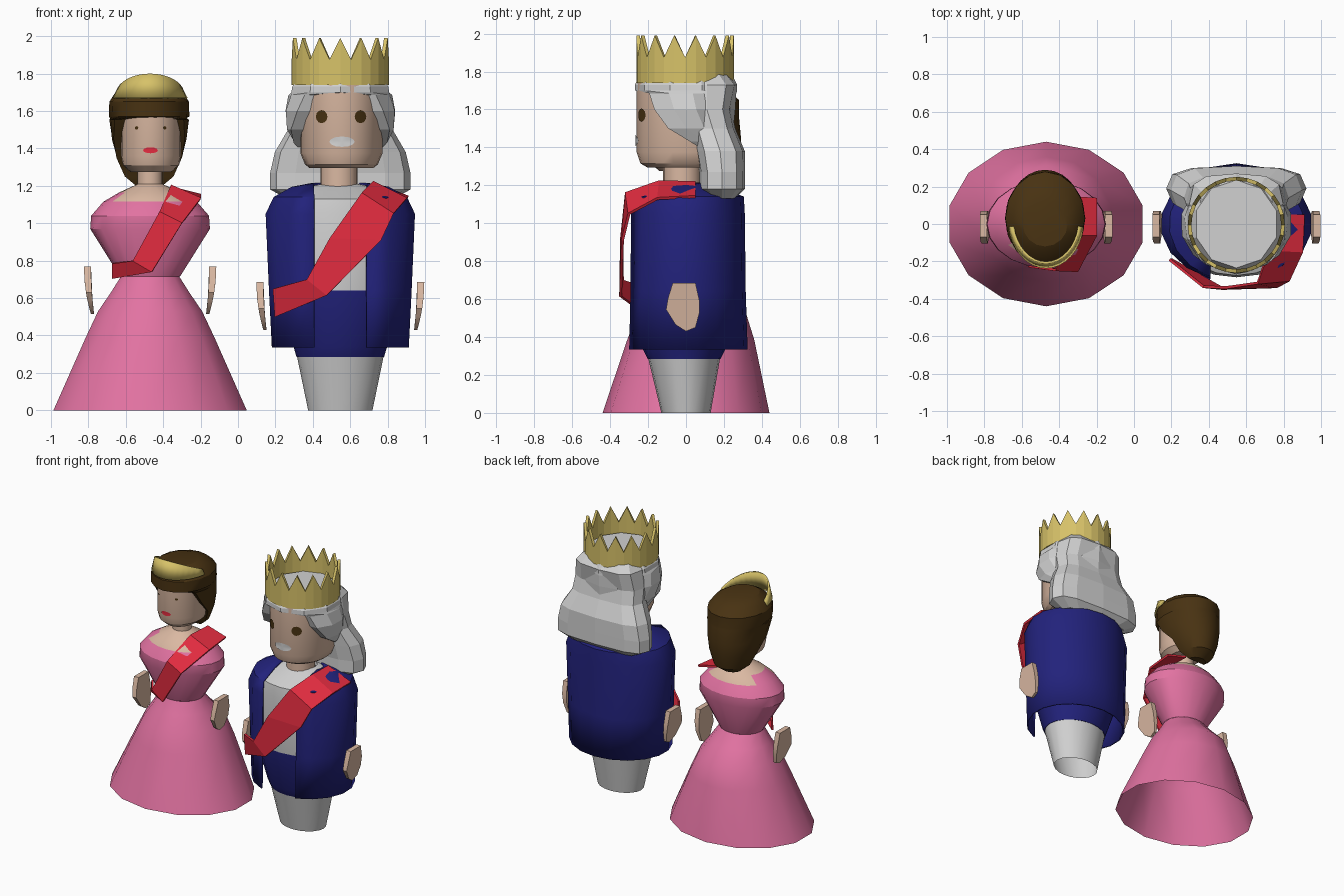
import bpy, bmesh
from math import sin, cos, pi, radians, sqrt, asin, degrees

if "Cube" in bpy.data.objects:
    bpy.data.objects.remove(bpy.data.objects["Cube"])


def material(name, rgb):
    m = bpy.data.materials.new(name)
    m.diffuse_color = (*rgb, 1)
    m.use_nodes = True
    m.node_tree.nodes["Principled BSDF"].inputs["Base Color"].default_value = m.diffuse_color
    return m


PINK = material("pink", (0.76, 0.17, 0.36))
SKIN = material("skin", (0.70, 0.48, 0.36))
BROWN = material("dark brown", (0.065, 0.032, 0.006))
GOLD = material("gold", (0.68, 0.54, 0.14))
RED = material("red", (0.76, 0.025, 0.05))
BLUE = material("navy blue", (0.016, 0.016, 0.20))
WHITE = material("silver white", (0.64, 0.64, 0.64))

QX, KX = -0.47, 0.547          # centre lines of the two figures


def finish(name, bm, mats, pick=None, smooth=True, thick=0, offset=-1):
    bmesh.ops.remove_doubles(bm, verts=bm.verts, dist=1e-5)
    bmesh.ops.recalc_face_normals(bm, faces=bm.faces)
    if pick:
        for f in bm.faces:
            f.material_index = pick(f.calc_center_median())
    me = bpy.data.meshes.new(name)
    bm.to_mesh(me)
    bm.free()
    for m in mats:
        me.materials.append(m)
    ob = bpy.data.objects.new(name, me)
    bpy.context.collection.objects.link(ob)
    if thick:
        mod = ob.modifiers.new("thickness", 'SOLIDIFY')
        mod.thickness, mod.offset = thick, offset
    if smooth:
        bpy.ops.object.select_all(action='DESELECT')
        ob.select_set(True)
        bpy.context.view_layer.objects.active = ob
        bpy.ops.object.shade_smooth_by_angle(angle=radians(30))
    return ob


def power(v, p):
    return abs(v) ** p * (1 if v > 0 else -1)


def loft(name, mats, cx, rows, n=14, wrap=True, bottom=False, top=False, p=1, **kw):
    """Skin elliptical rings; each row is z, centre y, x radius, y radius, front gap in degrees."""
    bm = bmesh.new()
    rings = []
    for z, cy, rx, ry, *gap in rows:
        g = radians(gap[0]) if gap else 0
        angles = [g + (2 * pi - 2 * g) * i / n for i in range(n + 1)]
        rings.append([bm.verts.new((cx + rx * power(sin(a), p), cy - ry * power(cos(a), p), z))
                      for a in angles])
    for r, s in zip(rings, rings[1:]):
        for i in range(n + 1 if wrap else n):
            j = (i + 1) % (n + 1)
            bm.faces.new((r[i], r[j], s[j], s[i]))
    if bottom:
        bm.faces.new(rings[0])
    if top:
        bm.faces.new(rings[-1])
    return finish(name, bm, mats, **kw)


def ribbon(name, pairs):
    """Sash from pairs of inner and outer edge points."""
    bm = bmesh.new()
    vs = [[bm.verts.new(c) for c in pair] for pair in pairs]
    for (a, b), (c, d) in zip(vs, vs[1:]):
        bm.faces.new((a, b, d, c))
    finish(name, bm, [RED], smooth=False, thick=0.015, offset=0)


def patch(name, mat, x, z, w, h, head):
    """Thin oval laid on the front of a head given as centre x, centre y, x radius, y radius."""
    cx, cy, rx, ry = head
    bm = bmesh.new()

    def vert(px, pz):
        return bm.verts.new((px, cy - ry * sqrt(1 - ((px - cx) / rx) ** 2) - 0.005, pz))
    mid = vert(x, z)
    rim = [vert(x + w * cos(2 * pi * i / 12), z + h * sin(2 * pi * i / 12)) for i in range(12)]
    for i in range(12):
        bm.faces.new((mid, rim[i], rim[(i + 1) % 12]))
    finish(name, bm, [mat])


def hands(label, cx, reach, top):
    outline = [(-.07, 0), (.05, 0), (.07, -.09), (.07, -.16), (.05, -.235), (0, -.255),
               (-.055, -.22), (-.08, -.18), (-.105, -.14), (-.095, -.08)]
    for side, word in ((-1, "right"), (1, "left")):
        bm = bmesh.new()
        loops = []
        for s in (-1, 1):
            loop = []
            for y, dz in outline:
                t = -dz / 0.255
                x = reach - 0.027 * t * t + s * 0.019 * (1 - 0.55 * t * t)
                loop.append(bm.verts.new((cx + side * x, y, top + dz)))
            loops.append(loop)
            bm.faces.new(loop)
        k = len(outline)
        for i in range(k):
            j = (i + 1) % k
            bm.faces.new((loops[0][i], loops[0][j], loops[1][j], loops[1][i]))
        finish(f"{label}_{word}_hand", bm, [SKIN])


# ---- Lady: gown, bodice and neck
loft("gown_skirt", [PINK], QX, [(0, 0, .53, .44), (.385, .025, .355, .335), (.53, .03, .285, .285),
                                (.63, .015, .215, .2), (.715, 0, .16, .14)])
loft("bodice_and_neck", [PINK, SKIN], QX,
     [(.715, 0, .16, .14), (.97, 0, .32, .235), (1.04, 0, .315, .235), (1.115, 0, .25, .19),
      (1.165, 0, .165, .14), (1.21, 0, .066, .066), (1.31, 0, .066, .066)], n=20,
     pick=lambda c: int(c.z > 1.165 or (c.z > 1.115 and abs(c.x - QX) < 0.17)))
hands("lady", QX, 0.335, 0.77)
ribbon("lady_sash", [((-.36, .15, 1.19), (-.20, .14, 1.15)), ((-.36, -.06, 1.20), (-.20, -.06, 1.13)),
                     ((-.42, -.245, 1.06), (-.30, -.25, 1.0)), ((-.56, -.225, .80), (-.46, -.24, .74)),
                     ((-.67, -.07, .785), (-.67, -.08, .705))])

# ---- Lady: head, face, hair and tiara
lady_head = (-.465, 0, .16, .195)
loft("lady_head", [SKIN], -.465, [(1.275, 0, .11, .14), (1.31, 0, .15, .18), (1.36, 0, .16, .195),
                                  (1.66, 0, .16, .195)], n=24, bottom=True, top=True)
for s in (-1, 1):
    patch("lady_eye", BROWN, -.467 + s * .075, 1.51, .009, .009, lady_head)
patch("lady_lips", RED, -.468, 1.39, .04, .016, lady_head)
loft("lady_hair", [BROWN], -.475,
     [(1.20, .13, .07, .06, 90), (1.25, .10, .13, .16, 90), (1.35, .07, .175, .215, 90),
      (1.45, .05, .20, .24, 72), (1.555, .03, .213, .25, 60), (1.57, .03, .215, .25, 0),
      (1.65, .03, .213, .25, 0), (1.70, .02, .18, .20, 0), (1.735, 0, .12, .12, 0)],
     n=16, bottom=True, top=True)
bm = bmesh.new()
band = []
for i in range(17):
    a = radians(-82 + 164 * i / 16)
    band.append([bm.verts.new((QX + r * .197 * sin(a), .02 - r * .25 * cos(a), z))
                 for r, z in ((1.03, 1.67), (.93, 1.69 + .11 * cos(a)))])
for p, q in zip(band, band[1:]):
    bm.faces.new((p[0], q[0], q[1], p[1]))
finish("tiara", bm, [GOLD], thick=0.012)

# ---- Lord: legs, shirt and trousers, open coat
loft("legs", [WHITE], KX, [(0, 0, .172, .13), (.29, -.01, .232, .19)], n=20)
loft("shirt_and_trousers", [BLUE, WHITE], KX,
     [(.285, -.01, .234, .192), (.34, -.01, .25, .22), (.64, 0, .35, .285), (1.05, 0, .38, .285),
      (1.13, 0, .34, .275), (1.18, 0, .25, .16), (1.21, 0, .10, .09)], n=20, bottom=True,
     pick=lambda c: int(c.z > 0.64))


def coat_row(z, rx, ry):
    return (z, 0, rx, ry, degrees(asin(min(1, 0.143 / rx))))


loft("coat", [BLUE], KX, [coat_row(.335, .37, .325), coat_row(.64, .386, .315),
                          coat_row(1.05, .405, .31), coat_row(1.14, .36, .305),
                          coat_row(1.195, .26, .17), coat_row(1.215, .155, .10)],
     n=16, wrap=False, thick=0.012)
hands("lord", KX, 0.43, 0.685)
ribbon("lord_sash", [((.72, .05, 1.215), (.91, .05, 1.14)), ((.72, -.14, 1.22), (.90, -.15, 1.13)),
                     ((.66, -.315, 1.16), (.83, -.30, 1.05)), ((.49, -.34, .92), (.765, -.335, .91)),
                     ((.37, -.335, .70), (.475, -.345, .615)), ((.19, -.19, .65), (.20, -.19, .50))])

# ---- Lord: neck, head and face
lord_head = (.553, -.005, .22, .255)
loft("lord_neck", [SKIN], .54, [(1.17, -.02, .10, .10), (1.31, -.02, .10, .10)], n=16)
loft("lord_head", [SKIN], .553, [(1.295, -.005, .17, .20), (1.315, -.005, .195, .235),
                                 (1.375, -.005, .22, .255), (1.74, -.005, .22, .255)],
     n=24, bottom=True, top=True)
for s in (-1, 1):
    patch("lord_eye", BROWN, .551 + s * .104, 1.57, .031, .035, lord_head)
patch("moustache", WHITE, .556, 1.436, .068, .028, lord_head)

# ---- Lord: faceted hair in two masses, then the crown
loft("hair_cap", [WHITE], KX,
     [(1.38, .10, .20, .13, 90), (1.43, .03, .25, .21, 88), (1.50, 0, .285, .25, 68),
      (1.60, 0, .30, .26, 50), (1.685, 0, .28, .265, 43), (1.70, 0, .275, .27, 0),
      (1.73, 0, .27, .27, 0), (1.80, 0, .225, .235, 0)],
     n=10, bottom=True, top=True, smooth=False)
loft("hair_back", [WHITE], KX,
     [(1.13, .19, .28, .07), (1.18, .19, .375, .12), (1.27, .19, .375, .12), (1.38, .18, .35, .13),
      (1.50, .14, .28, .12), (1.60, .11, .27, .13), (1.73, .11, .25, .16), (1.79, .08, .20, .14)],
     n=12, p=0.65, bottom=True, top=True, smooth=False)
bm = bmesh.new()
ring = []
for i in range(28):
    a = 2 * pi * i / 28
    x, y = KX + .26 * sin(a), -.005 - .257 * cos(a)
    ring.append([bm.verts.new((x, y, z)) for z in (1.74, 1.99 if i % 2 == 0 else 1.875)])
for i in range(28):
    p, q = ring[i], ring[(i + 1) % 28]
    bm.faces.new((p[0], q[0], q[1], p[1]))
finish("crown", bm, [GOLD], smooth=False, thick=0.02)
